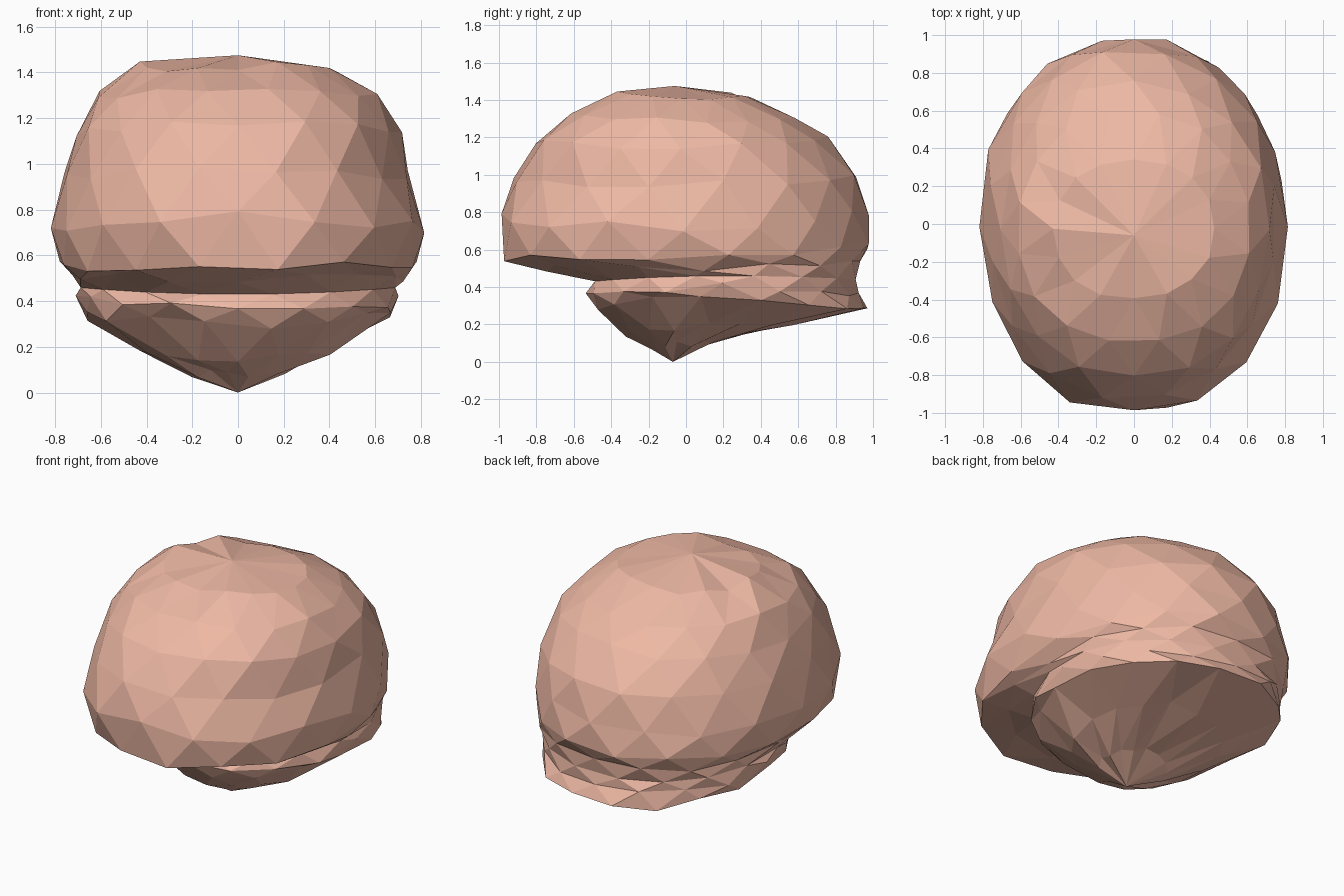
import bpy, bmesh, math, random

if "Cube" in bpy.data.objects:
    bpy.data.objects.remove(bpy.data.objects["Cube"])

random.seed(7)
N = 16

mat = bpy.data.materials.new("pink_tissue")
mat.diffuse_color = (0.85, 0.48, 0.37, 1)
mat.use_nodes = True
mat.node_tree.nodes["Principled BSDF"].inputs["Base Color"].default_value = mat.diffuse_color


def ring_points(ring, shift, jitter):
    """Squarish oval ring whose height varies from front to side to back."""
    half, yf, yb, zf, zm, zb = ring
    pts = []
    for i in range(N):
        a = 2 * math.pi * (i + shift) / N
        c, s = math.cos(a), math.sin(a)
        p = 2 / 2.15
        r = 1 + random.uniform(-0.025, 0.012) * jitter
        x = half * r * math.copysign(abs(c) ** p, c)
        y = (yf + yb) / 2 + (yb - yf) / 2 * r * math.copysign(abs(s) ** p, s)
        z = zm + ((zb if s > 0 else zf) - zm) * s * s
        pts.append((x, y, z + random.uniform(-0.025, 0.025) * jitter))
    return pts


def shell(name, rings, top=None, bottom=None, first_shift=0, seam=0):
    """Stack of staggered rings joined by triangles, closed by a pole."""
    bm = bmesh.new()
    rows = []
    for k, r in enumerate(rings):
        parity = (k + first_shift) % 2
        pts = ring_points(r, 0.5 * parity, 0 if k == seam else 1)
        rows.append(([bm.verts.new(p) for p in pts], parity))
    for (a, pa), (b, _) in zip(rows, rows[1:]):
        for i in range(N):
            j = (i + 1) % N
            if pa == 0:      # lower ring is half a step ahead
                bm.faces.new((a[i], b[i], a[j]))
                bm.faces.new((a[j], b[i], b[j]))
            else:
                bm.faces.new((a[i], b[i], b[j]))
                bm.faces.new((a[i], b[j], a[j]))
    for pole, row, up in ((top, rows[0][0], True), (bottom, rows[-1][0], False)):
        if pole:
            v = bm.verts.new(pole)
            for i in range(N):
                e = (row[i], row[(i + 1) % N])
                bm.faces.new((*(e if up else e[::-1]), v))
    me = bpy.data.meshes.new(name)
    bm.to_mesh(me)
    bm.free()
    ob = bpy.data.objects.new(name, me)
    bpy.context.collection.objects.link(ob)
    me.materials.append(mat)
    return ob


# Each ring: half width, front y, back y, front z, side z, back z
groove = (0.70, -0.50, 0.92, 0.43, 0.46, 0.44)

# Upper lobes: domed top, overhanging front, tucked in at the groove
upper = [
    (0.43, -0.40, 0.35, 1.43, 1.425, 1.42),
    (0.62, -0.64, 0.60, 1.32, 1.30, 1.30),
    (0.72, -0.82, 0.76, 1.17, 1.14, 1.18),
    (0.765, -0.93, 0.93, 0.97, 0.95, 1.00),
    (0.825, -1.01, 0.98, 0.77, 0.72, 0.80),
    (0.79, -0.98, 1.00, 0.54, 0.56, 0.62),
    (0.735, -0.76, 0.95, 0.50, 0.50, 0.53),
    groove,
]
shell("upper_lobes", upper, top=(0, -0.06, 1.475), first_shift=0, seam=7)

# Lower lobe: narrow lip below the groove, then a keel-like underside
lower = [
    groove,
    (0.705, -0.55, 0.94, 0.37, 0.40, 0.36),
    (0.68, -0.50, 0.98, 0.30, 0.335, 0.26),
    (0.43, -0.33, 0.58, 0.16, 0.19, 0.215),
    (0.21, -0.19, 0.17, 0.08, 0.085, 0.11),
]
shell("lower_lobe", lower, bottom=(0, -0.07, 0), first_shift=1, seam=0)
